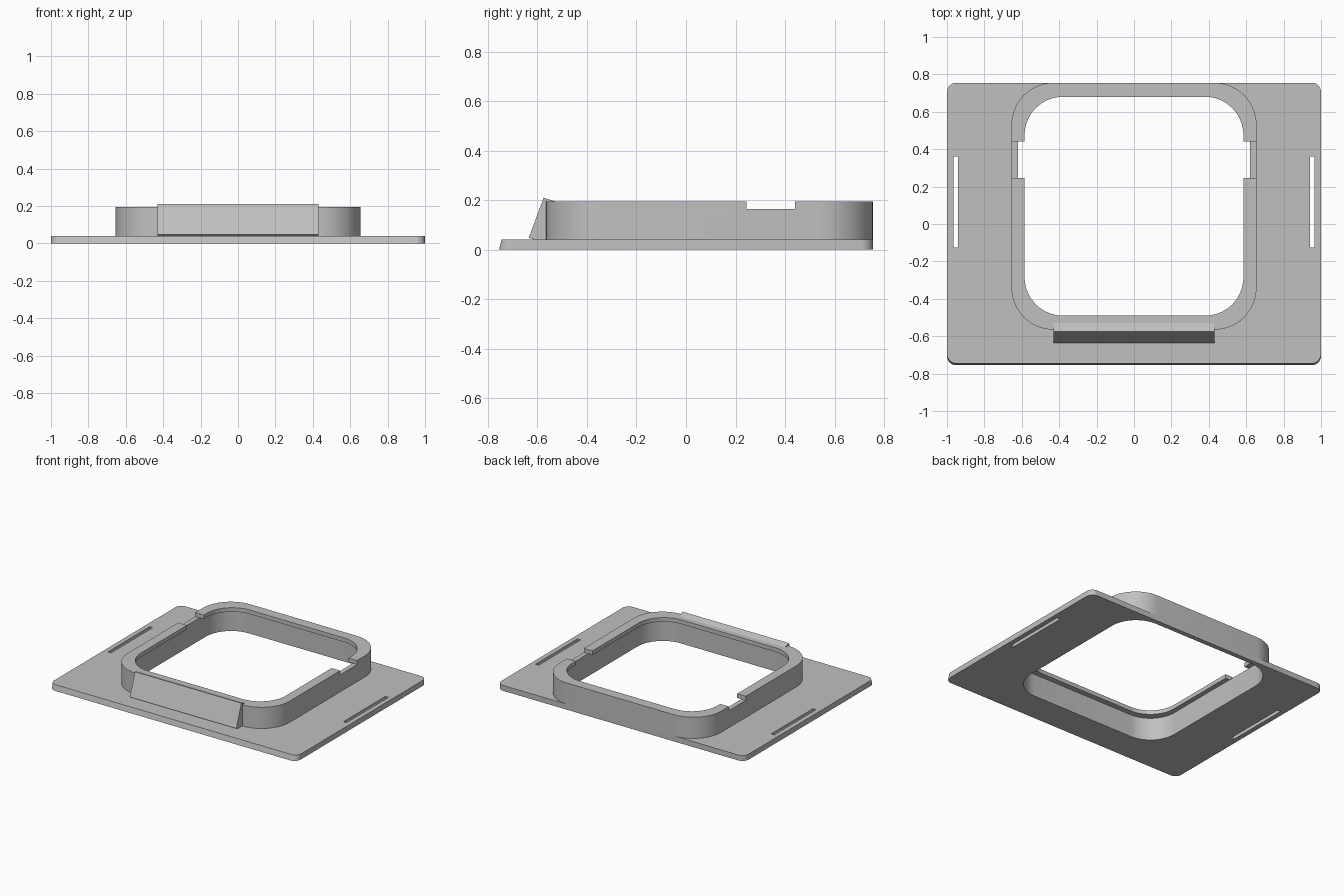
import bpy, bmesh
from math import sin, cos, pi, radians

cube = bpy.data.objects.get("Cube")
if cube:
    bpy.data.objects.remove(cube, do_unlink=True)

grey = bpy.data.materials.new("light grey")
grey.use_nodes = True
grey.diffuse_color = (0.53, 0.53, 0.53, 1)
grey.node_tree.nodes["Principled BSDF"].inputs["Base Color"].default_value = (0.53, 0.53, 0.53, 1)


def rounded(hx, y0, y1, r, steps=14):
    """Counter-clockwise rounded rectangle, symmetric in x."""
    if r == 0:
        return [(hx, y1), (-hx, y1), (-hx, y0), (hx, y0)]
    centres = [(hx - r, y1 - r), (r - hx, y1 - r), (r - hx, y0 + r), (hx - r, y0 + r)]
    return [(cx + r * cos(a), cy + r * sin(a))
            for q, (cx, cy) in enumerate(centres)
            for a in [(q + i / steps) * pi / 2 for i in range(steps + 1)]]


def loft(name, lower, upper):
    """Closed solid between two matching loops of 3D points."""
    bm = bmesh.new()
    a = [bm.verts.new(p) for p in lower]
    b = [bm.verts.new(p) for p in upper]
    n = len(a)
    bm.faces.new(a[::-1])
    bm.faces.new(b)
    for i in range(n):
        j = (i + 1) % n
        bm.faces.new((a[i], a[j], b[j], b[i]))
    bmesh.ops.recalc_face_normals(bm, faces=bm.faces)
    mesh = bpy.data.meshes.new(name)
    bm.to_mesh(mesh)
    bm.free()
    mesh.materials.append(grey)
    ob = bpy.data.objects.new(name, mesh)
    bpy.context.collection.objects.link(ob)
    return ob


def prism(name, loop, z0, z1, top=None):
    return loft(name, [(x, y, z0) for x, y in loop], [(x, y, z1) for x, y in top or loop])


def box(name, x0, x1, y0, y1, z0, z1):
    return prism(name, [(x1, y1), (x0, y1), (x0, y0), (x1, y0)], z0, z1)


def cut(ob, cutter):
    cutter.hide_render = True
    mod = ob.modifiers.new("cut", 'BOOLEAN')
    mod.operation = 'DIFFERENCE'
    mod.solver = 'EXACT'
    mod.object = cutter
    bpy.context.view_layer.objects.active = ob
    bpy.ops.object.modifier_apply(modifier=mod.name)
    bpy.data.objects.remove(cutter, do_unlink=True)


PLATE_TOP, LIP_BOTTOM, RIM_TOP = 0.04, 0.165, 0.195
cavity = rounded(0.62, -0.53, 0.72, 0.205)

# Base plate with a slightly leaning front edge
plate = prism("base_plate", rounded(1, -0.755, 0.755, 0.05), 0, PLATE_TOP,
              rounded(1, -0.745, 0.755, 0.05))
cut(plate, prism("plate_cutter", cavity, -0.1, 0.1))

# Raised collar: thin wall with an inward lip along its top
collar = prism("collar", rounded(0.655, -0.565, 0.755, 0.225), PLATE_TOP, RIM_TOP)
cut(collar, prism("cavity_cutter", cavity, -0.1, LIP_BOTTOM))
cut(collar, prism("opening_cutter", rounded(0.585, -0.49, 0.68, 0.205), -0.1, 0.4))

# Strap slots in the plate and notches in the collar, on both sides
for s in (-1, 1):
    xs = sorted((s * 0.94, s * 0.965))
    cut(plate, box("slot_cutter", *xs, -0.125, 0.36, -0.1, 0.1))
    xs = sorted((s * 0.5, s * 0.8))
    cut(collar, box("notch_cutter", *xs, 0.245, 0.44, LIP_BOTTOM, 0.4))

# Sloping front panel
profile = [(-0.635, 0.048), (-0.575, 0.21), (-0.53, 0.195), (-0.535, 0.17),
           (-0.56, 0.15), (-0.56, 0.04), (-0.61, 0.04)]
panel = loft("front_panel", [(-0.43, y, z) for y, z in profile],
             [(0.43, y, z) for y, z in profile])

# Smooth the rounded corners while keeping the edges crisp
bpy.ops.object.select_all(action='DESELECT')
for ob in (plate, collar):
    ob.select_set(True)
bpy.context.view_layer.objects.active = collar
bpy.ops.object.shade_smooth_by_angle(angle=radians(30))
